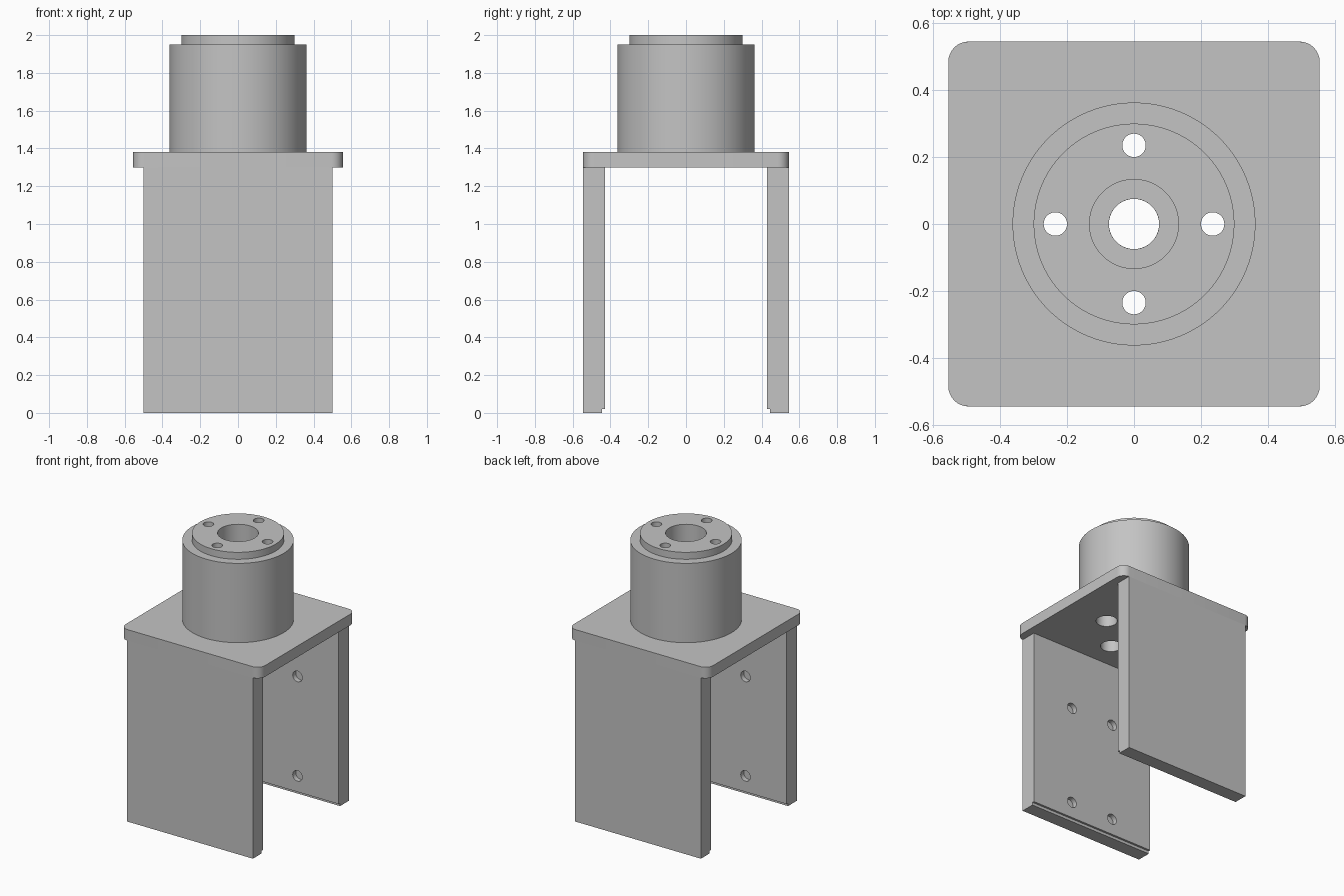
import bpy, bmesh, math
from mathutils import Matrix, Vector

if "Cube" in bpy.data.objects:
    bpy.data.objects.remove(bpy.data.objects["Cube"], do_unlink=True)

GREY = (0.55, 0.55, 0.55, 1)
metal = bpy.data.materials.new("plain grey")
metal.use_nodes = True
metal.diffuse_color = GREY
metal.node_tree.nodes["Principled BSDF"].inputs["Base Color"].default_value = GREY

PLATE_BOTTOM, PLATE_TOP = 1.30, 1.38
SCREW_CIRCLE = 0.235
LEG_IN, LEG_OUT = 0.43, 0.545


def finish(bm, name):
    bmesh.ops.recalc_face_normals(bm, faces=bm.faces)
    mesh = bpy.data.meshes.new(name)
    bm.to_mesh(mesh)
    bm.free()
    obj = bpy.data.objects.new(name, mesh)
    obj.data.materials.append(metal)
    bpy.context.collection.objects.link(obj)
    return obj


def activate(obj):
    bpy.ops.object.select_all(action='DESELECT')
    obj.select_set(True)
    bpy.context.view_layer.objects.active = obj


def drill(obj, start, end, radius):
    """Cut a round hole between two points."""
    start, end = Vector(start), Vector(end)
    axis = end - start
    bm = bmesh.new()
    turn = axis.to_track_quat('Z', 'Y').to_matrix().to_4x4()
    bmesh.ops.create_cone(bm, cap_ends=True, segments=40, radius1=radius,
                          radius2=radius, depth=axis.length,
                          matrix=Matrix.Translation((start + end) / 2) @ turn)
    cutter = finish(bm, "hole_cutter")
    cutter.hide_render = True
    mod = obj.modifiers.new("hole", 'BOOLEAN')
    mod.operation, mod.solver, mod.object = 'DIFFERENCE', 'EXACT', cutter
    activate(obj)
    bpy.ops.object.modifier_apply(modifier=mod.name)
    bpy.data.objects.remove(cutter, do_unlink=True)


def smooth(obj):
    activate(obj)
    bpy.ops.object.shade_smooth_by_angle(angle=math.radians(30))


screw_spots = [(SCREW_CIRCLE * dx, SCREW_CIRCLE * dy)
               for dx, dy in ((1, 0), (0, 1), (-1, 0), (0, -1))]

# Square plate with rounded corners
bm = bmesh.new()
bmesh.ops.create_cube(bm, size=1)
bmesh.ops.scale(bm, vec=(1.11, 1.09, PLATE_TOP - PLATE_BOTTOM), verts=bm.verts)
bmesh.ops.translate(bm, vec=(0, 0, (PLATE_TOP + PLATE_BOTTOM) / 2), verts=bm.verts)
uprights = [e for e in bm.edges if abs(e.verts[0].co.z - e.verts[1].co.z) > 0.01]
bmesh.ops.bevel(bm, geom=uprights, offset=0.06, segments=8, profile=0.5,
                affect='EDGES')
plate = finish(bm, "plate")
drill(plate, (0, 0, 1.2), (0, 0, 1.5), 0.075)
for x, y in screw_spots:
    drill(plate, (x, y, 1.2), (x, y, 1.5), 0.07)
smooth(plate)

# Turned neck with a stepped bore
profile = [(0.075, PLATE_TOP), (0.363, PLATE_TOP), (0.363, 1.95), (0.30, 1.95),
           (0.30, 2.0), (0.133, 2.0), (0.133, 1.7), (0.075, 1.7)]
bm = bmesh.new()
ring = [bm.verts.new((r, 0, z)) for r, z in profile]
edges = [bm.edges.new((ring[i - 1], ring[i])) for i in range(len(ring))]
bmesh.ops.spin(bm, geom=ring + edges, cent=(0, 0, 0), axis=(0, 0, 1),
               angle=math.tau, steps=96, use_duplicate=False)
bmesh.ops.remove_doubles(bm, verts=bm.verts, dist=0.0005)
neck = finish(bm, "neck")
for x, y in screw_spots:
    drill(neck, (x, y, 1.3), (x, y, 1.8), 0.07)
    drill(neck, (x, y, 1.7), (x, y, 2.1), 0.035)
smooth(neck)

# Two side legs with a small step at the foot and blind holes inside
leg_section = [(LEG_OUT, 0), (LEG_OUT, PLATE_BOTTOM), (LEG_IN, PLATE_BOTTOM),
               (LEG_IN, 0.02), (0.445, 0.02), (0.445, 0)]
for side, name in ((-1, "front_leg"), (1, "back_leg")):
    bm = bmesh.new()
    face = bm.faces.new([bm.verts.new((-0.5, side * y, z)) for y, z in leg_section])
    out = bmesh.ops.extrude_face_region(bm, geom=[face])
    moved = [v for v in out["geom"] if isinstance(v, bmesh.types.BMVert)]
    bmesh.ops.translate(bm, vec=(1, 0, 0), verts=moved)
    if not face.is_valid or len(bm.faces) < len(leg_section) + 2:
        bm.faces.new([v for v in bm.verts if v.co.x < 0])
    leg = finish(bm, name)
    for x in (-0.172, 0.172):
        for z in (0.135, 0.85):
            drill(leg, (x, side * 0.38, z), (x, side * (LEG_IN + 0.035), z), 0.038)
    smooth(leg)
